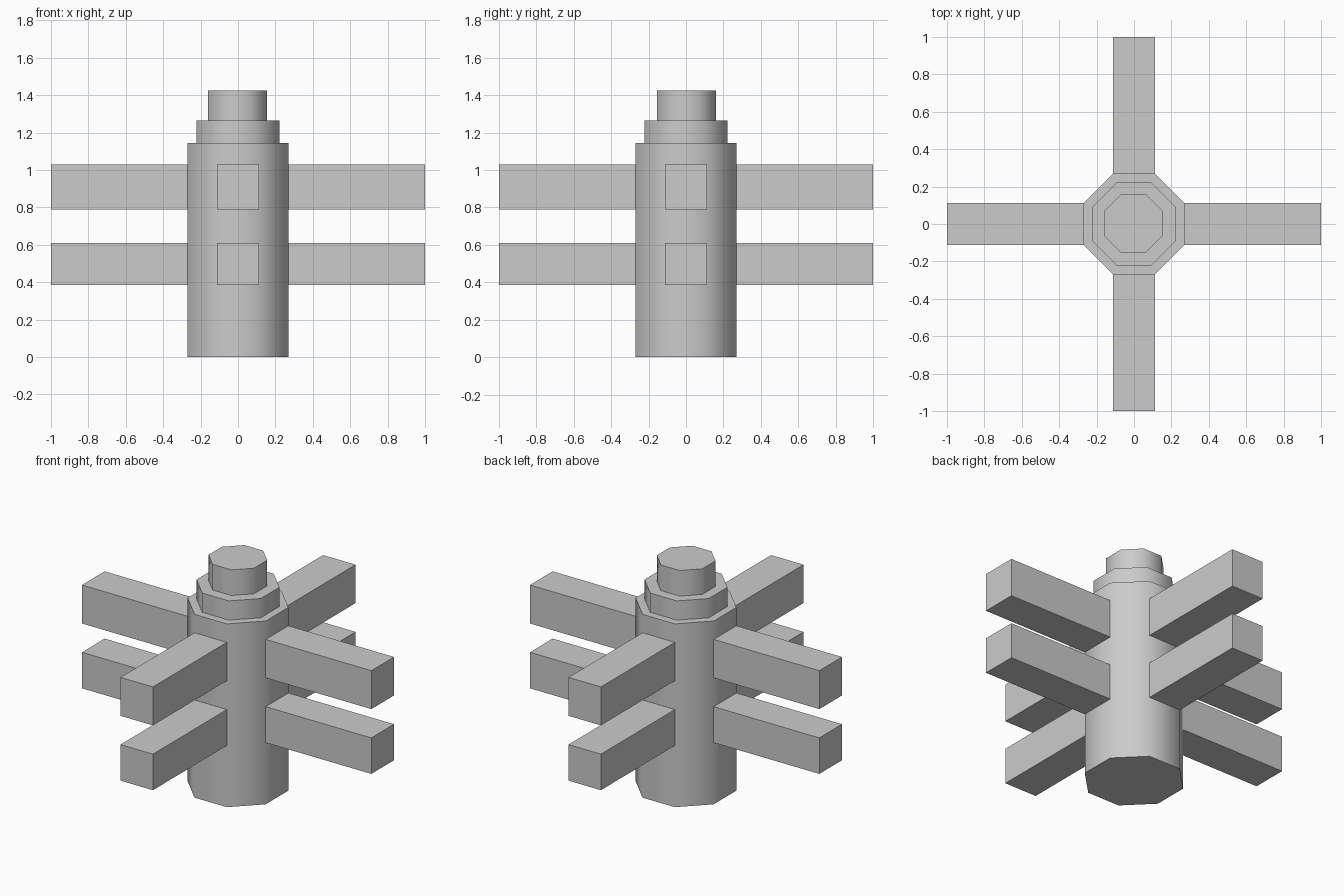
import bpy
from math import radians, cos, pi

if "Cube" in bpy.data.objects:
    bpy.data.objects.remove(bpy.data.objects["Cube"])

SIDES = 8


def octagon_prism(name, apothem, z0, z1, centre=(0, 0)):
    """Eight-sided prism with flats facing the axes and smooth-shaded walls."""
    bpy.ops.mesh.primitive_cylinder_add(
        vertices=SIDES, radius=apothem / cos(pi / SIDES), depth=z1 - z0,
        location=(centre[0], centre[1], (z0 + z1) / 2))
    ob = bpy.context.object
    ob.name = name
    # bake a half-step turn unless the flats already face the axes
    if max(v.co.x for v in ob.data.vertices) > apothem + 0.001:
        ob.rotation_euler.z = pi / SIDES
        bpy.ops.object.transform_apply(location=False, rotation=True, scale=False)
    bpy.ops.object.shade_smooth_by_angle(angle=radians(60))
    return ob


def arm(name, direction, z0, z1, inner=0.26, outer=1.0, width=0.224):
    """Square bar running outward from the column along an axis direction."""
    dx, dy = direction
    mid, length = (inner + outer) / 2, outer - inner
    bpy.ops.mesh.primitive_cube_add(
        size=1, location=(dx * mid, dy * mid, (z0 + z1) / 2))
    ob = bpy.context.object
    ob.name = name
    ob.scale = (length if dx else width, length if dy else width, z1 - z0)
    bpy.ops.object.transform_apply(location=False, rotation=False, scale=True)
    return ob


# Stepped central column
octagon_prism("column", 0.27, 0.0, 1.145)
octagon_prism("collar", 0.222, 1.145, 1.265)
octagon_prism("cap", 0.157, 1.265, 1.425, centre=(-0.003, 0.003))

# Two tiers of four arms
tiers = {"lower": (0.385, 0.61), "upper": (0.79, 1.03)}
directions = {"right": (1, 0), "left": (-1, 0), "back": (0, 1), "front": (0, -1)}
for tier, (z0, z1) in tiers.items():
    for side, direction in directions.items():
        arm(f"{tier}_{side}_arm", direction, z0, z1)
